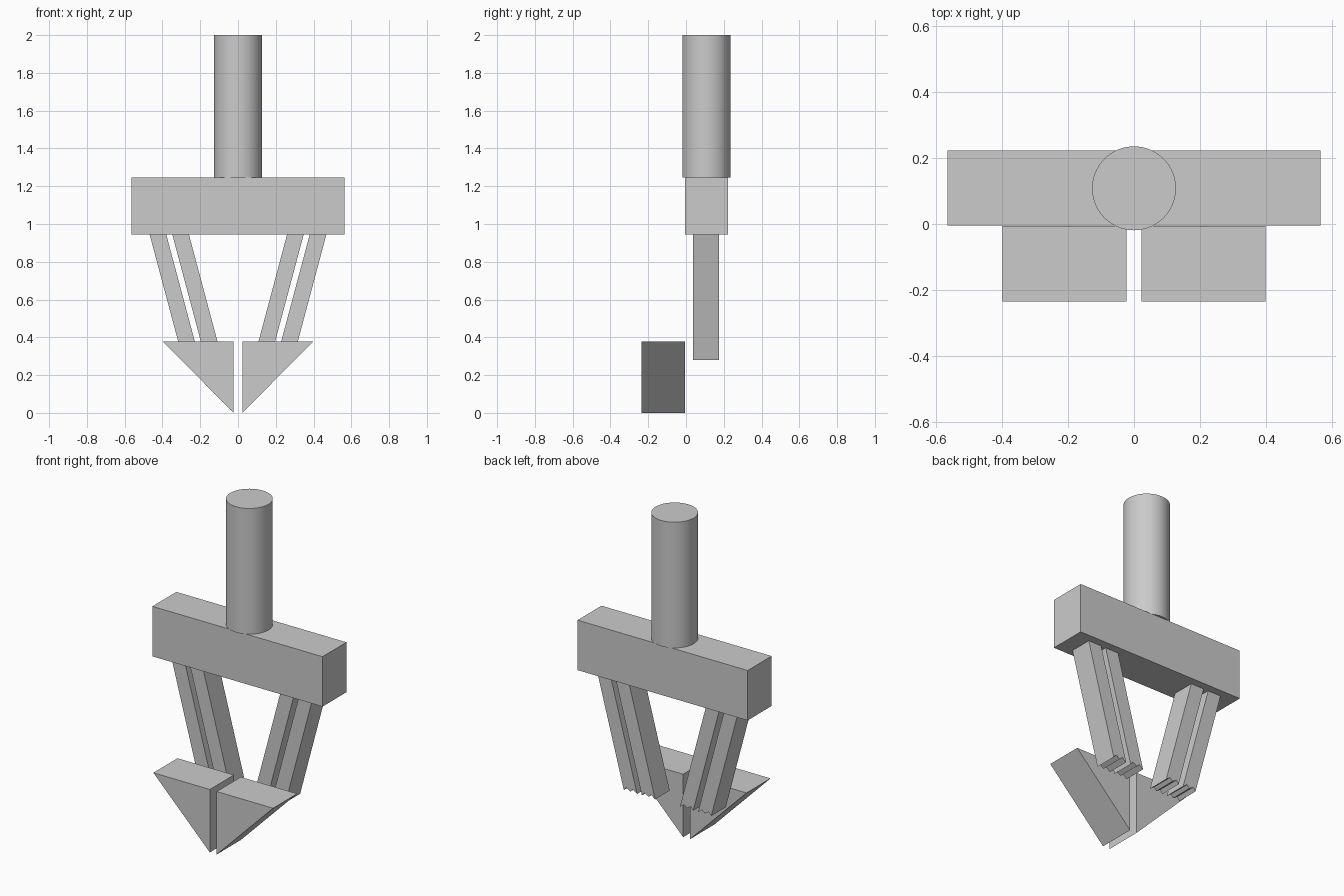
import bpy
import bmesh
import math

old = bpy.data.objects.get("Cube")
if old:
    bpy.data.objects.remove(old, do_unlink=True)

grey = bpy.data.materials.new("light grey")
grey.use_nodes = True
COLOUR = (0.6, 0.6, 0.6, 1)
grey.diffuse_color = COLOUR
grey.node_tree.nodes["Principled BSDF"].inputs["Base Color"].default_value = COLOUR


def prism(name, profile, y0, y1):
    """Extrude an (x, z) profile from y0 to y1."""
    bm = bmesh.new()
    face = bm.faces.new([bm.verts.new((x, y0, z)) for x, z in profile])
    result = bmesh.ops.extrude_face_region(bm, geom=[face])
    verts = [g for g in result["geom"] if isinstance(g, bmesh.types.BMVert)]
    bmesh.ops.translate(bm, vec=(0, y1 - y0, 0), verts=verts)
    bmesh.ops.recalc_face_normals(bm, faces=bm.faces)
    mesh = bpy.data.meshes.new(name)
    bm.to_mesh(mesh)
    bm.free()
    mesh.materials.append(grey)
    obj = bpy.data.objects.new(name, mesh)
    bpy.context.collection.objects.link(obj)
    return obj


# Round shaft standing on the crossbar
SHAFT_BOTTOM, TOP = 1.245, 2.0
bpy.ops.mesh.primitive_cylinder_add(
    vertices=64, radius=0.127, depth=TOP - SHAFT_BOTTOM,
    location=(0, 0.108, (TOP + SHAFT_BOTTOM) / 2))
shaft = bpy.context.object
shaft.name = "shaft"
shaft.data.materials.append(grey)
bpy.ops.object.shade_smooth_by_angle(angle=math.radians(30))

# Crossbar
BAR_BOTTOM = 0.945
prism("crossbar", [(-0.565, BAR_BOTTOM), (0.565, BAR_BOTTOM),
                   (0.565, SHAFT_BOTTOM), (-0.565, SHAFT_BOTTOM)], -0.005, 0.222)

# Paired slanted links with toothed lower ends, and wedge jaws
LINK_BOTTOM, SLOPE, LINK_WIDTH = 0.28, 0.267, 0.088
TEETH = [(0, 0), (0.25, 0.02), (0.5, 0.003), (0.75, 0.02), (1, 0)]

for side, sign in (("left", 1), ("right", -1)):
    for place, inner_x in (("outer", 0.38), ("inner", 0.26)):
        def point(across, z):
            x = inner_x + across * LINK_WIDTH - (BAR_BOTTOM - z) * SLOPE
            return sign * x, z
        outline = [point(a, LINK_BOTTOM + rise) for a, rise in TEETH]
        outline += [point(1, BAR_BOTTOM), point(0, BAR_BOTTOM)]
        prism(f"{side}_{place}_link", outline, 0.037, 0.175)
    wedge = [(0.023, 0), (0.398, 0.378), (0.023, 0.378)]
    prism(f"{side}_jaw", [(sign * x, z) for x, z in wedge], -0.2345, -0.006)
